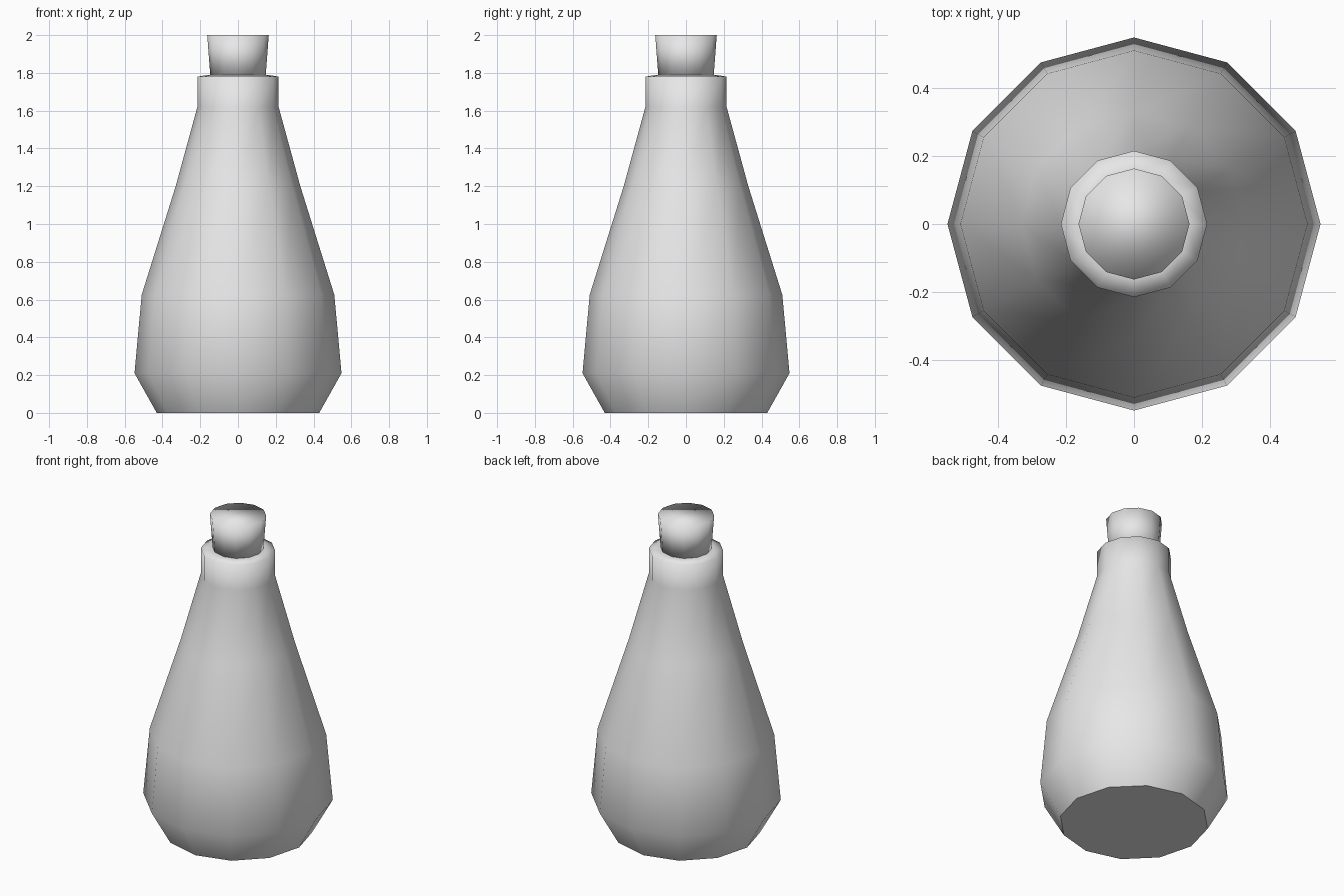
import bpy
import bmesh
from math import cos, sin, tau

cube = bpy.data.objects.get("Cube")
if cube:
    bpy.data.objects.remove(cube, do_unlink=True)

SIDES = 12

# One pale grey for the whole bottle
GREY = (0.8, 0.8, 0.8, 1.0)
grey = bpy.data.materials.new("pale grey")
grey.use_nodes = True
grey.diffuse_color = GREY
grey.node_tree.nodes["Principled BSDF"].inputs["Base Color"].default_value = GREY


def lathe(name, profile, sharp_base):
    """Spin a (radius, height) profile into a closed, smooth twelve-sided solid."""
    bm = bmesh.new()
    rings = []
    for r, z in profile:
        rings.append([bm.verts.new((r * cos(tau * i / SIDES), r * sin(tau * i / SIDES), z))
                      for i in range(SIDES)])
    for low, high in zip(rings, rings[1:]):
        for i in range(SIDES):
            j = (i + 1) % SIDES
            bm.faces.new((low[i], low[j], high[j], high[i]))
    base = bm.faces.new(rings[0][::-1])
    bm.faces.new(rings[-1])
    for face in bm.faces:
        face.smooth = True
    if sharp_base:
        for edge in base.edges:
            edge.smooth = False
    mesh = bpy.data.meshes.new(name)
    bm.to_mesh(mesh)
    bm.free()
    mesh.materials.append(grey)
    obj = bpy.data.objects.new(name, mesh)
    bpy.context.collection.objects.link(obj)
    return obj


# Bottle: flat foot, swelling belly, tapering shoulder, straight neck and rim
lathe("bottle_body", [(0.43, 0), (0.548, 0.21), (0.51, 0.625), (0.33, 1.2),
                      (0.215, 1.62), (0.215, 1.78), (0.157, 1.79)], True)

# Stopper: slightly flared plug set into the neck
lathe("stopper", [(0.146, 1.775), (0.163, 2.0)], False)
